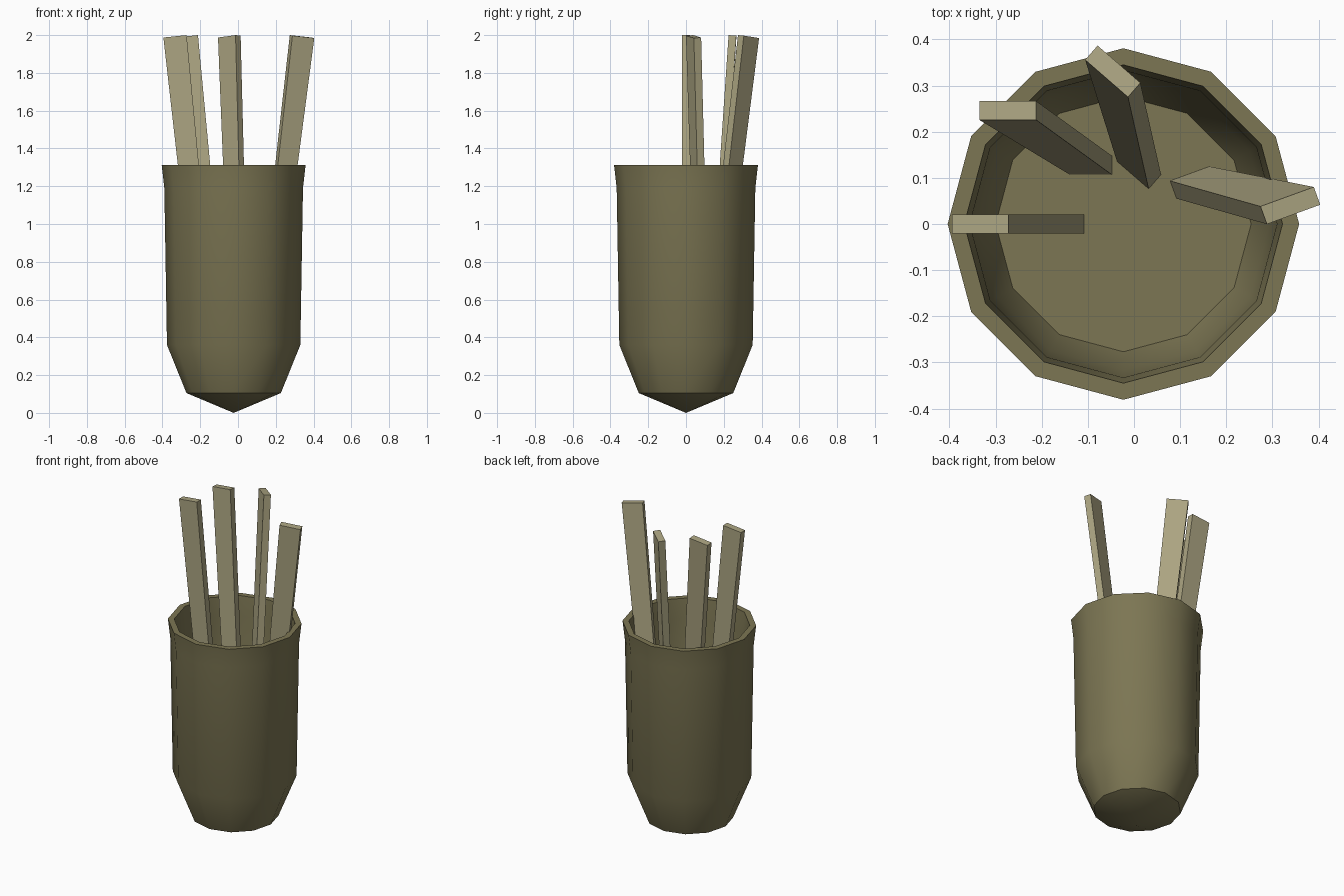
import bpy, bmesh, math
from mathutils import Vector

if "Cube" in bpy.data.objects:
    bpy.data.objects.remove(bpy.data.objects["Cube"])


def material(name, rgb):
    m = bpy.data.materials.new(name)
    m.diffuse_color = (*rgb, 1)
    m.use_nodes = True
    m.node_tree.nodes["Principled BSDF"].inputs["Base Color"].default_value = m.diffuse_color
    return m


def make_object(name, bm, mat):
    bmesh.ops.recalc_face_normals(bm, faces=bm.faces)
    me = bpy.data.meshes.new(name)
    bm.to_mesh(me)
    bm.free()
    me.materials.append(mat)
    ob = bpy.data.objects.new(name, me)
    bpy.context.collection.objects.link(ob)
    return ob


olive = material("dark olive", (0.202, 0.181, 0.087))
pale = material("pale olive", (0.413, 0.376, 0.223))

# Cup: twelve-sided lathe, from the bottom tip up the outside and down the inside
SIDES, CX, FLOOR = 12, -0.023, 0.26
profile = [(0.25, 0.105), (0.353, 0.36), (0.367, 1.19), (0.381, 1.313),
           (0.345, 1.313), (0.333, 1.19), (0.317, 0.36), (0.277, FLOOR)]
bm = bmesh.new()
rings = []
for r, z in profile:
    rings.append([bm.verts.new((CX + r * math.cos(math.tau * i / SIDES),
                                r * math.sin(math.tau * i / SIDES), z))
                  for i in range(SIDES)])
for a, b in zip(rings, rings[1:]):
    for i in range(SIDES):
        j = (i + 1) % SIDES
        bm.faces.new((a[i], a[j], b[j], b[i]))
tip = bm.verts.new((CX, 0, 0))
for i in range(SIDES):
    bm.faces.new((tip, rings[0][(i + 1) % SIDES], rings[0][i]))
bm.faces.new(rings[-1])
cup = make_object("cup", bm, olive)
bpy.context.view_layer.objects.active = cup
cup.select_set(True)
bpy.ops.object.shade_smooth_by_angle(angle=math.radians(35))


# Sticks: leaning flat slats, narrower at the foot, ends square to their length
def stick(name, top, foot, turn):
    u = Vector((math.cos(turn), math.sin(turn)))
    v = Vector((-u.y, u.x))
    top, foot = Vector(top), Vector(foot)
    lean = (top - foot) / (2 - FLOOR)
    corners = [(-1, -1), (1, -1), (1, 1), (-1, 1)]
    ends = []
    bm = bmesh.new()
    for centre, width in ((foot, 0.091), (top, 0.123)):
        offs = [u * (a * width / 2) + v * (b * 0.0205) for a, b in corners]
        if centre is top:
            low = min(lean.dot(o) for o in offs)
            zs = [2 - (lean.dot(o) - low) for o in offs]
        else:
            zs = [FLOOR - 0.005] * 4
        ends.append([bm.verts.new((*(centre + o), z)) for o, z in zip(offs, zs)])
    a, b = ends
    bm.faces.new(a)
    bm.faces.new(b)
    for i in range(4):
        j = (i + 1) % 4
        bm.faces.new((a[i], a[j], b[j], b[i]))
    make_object(name, bm, pale)


stick("left_stick", (-0.3335, 0.0), (-0.153, 0.0), 0)
stick("back_left_stick", (-0.2735, 0.246), (-0.093, 0.127), 0)
stick("back_stick", (-0.046, 0.331), (0.011, 0.121), math.radians(-41))
stick("right_stick", (0.339, 0.04), (0.1275, 0.09), math.radians(20))
